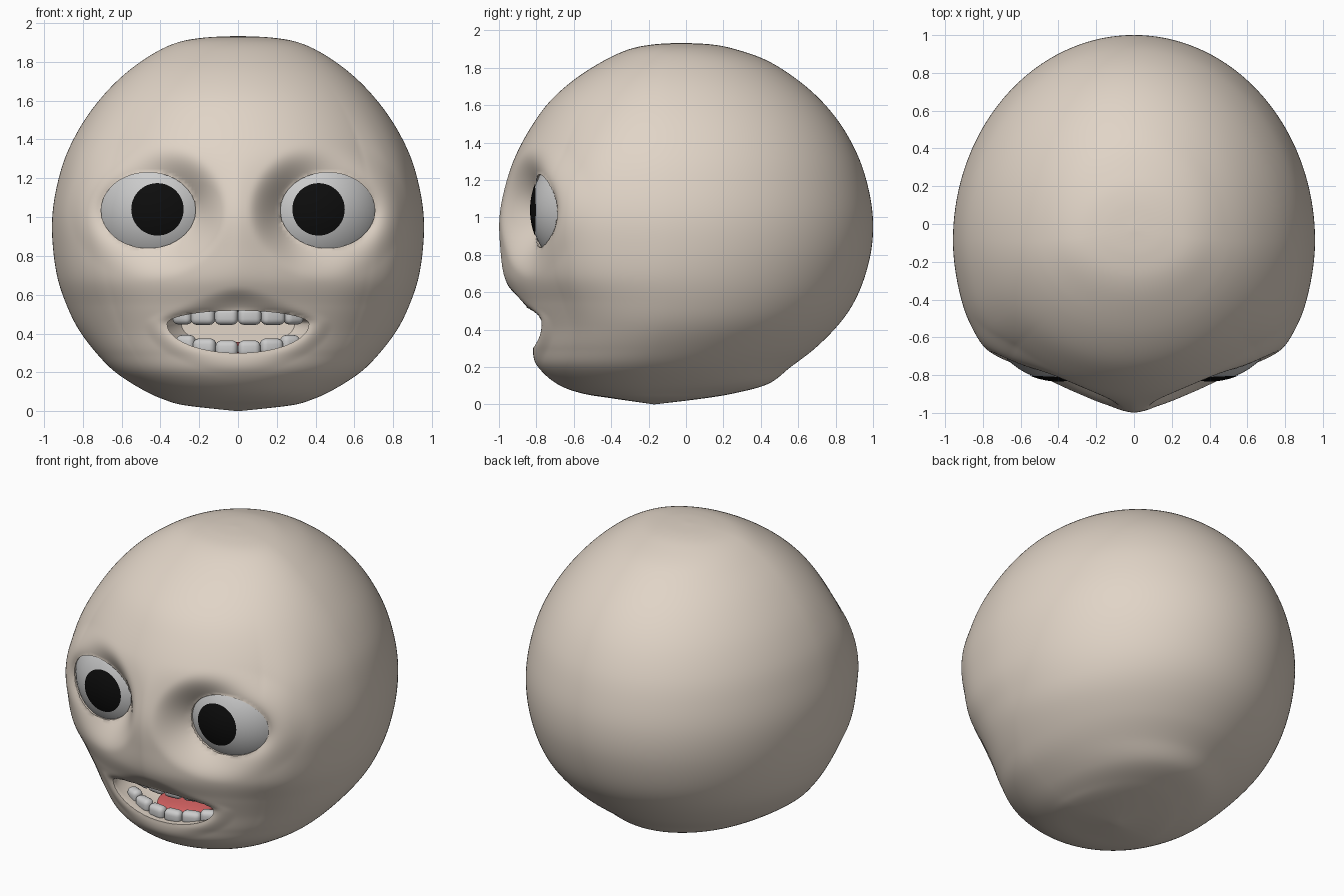
import bpy, bmesh, math

if "Cube" in bpy.data.objects:
    bpy.data.objects.remove(bpy.data.objects["Cube"])

def material(name, rgb):
    m = bpy.data.materials.new(name)
    m.diffuse_color = (*rgb, 1)
    m.use_nodes = True
    m.node_tree.nodes["Principled BSDF"].inputs["Base Color"].default_value = m.diffuse_color
    return m

SKIN = material("skin", (0.75, 0.66, 0.57))
BLACK = material("black", (0.004, 0.004, 0.004))
RED = material("red", (0.65, 0.12, 0.12))

def loft(name, rings, mat=None, start=None, end=None):
    """Closed rings joined by quads; ends are a pole point or a cap."""
    bm = bmesh.new()
    rs = [[bm.verts.new(p) for p in r] for r in rings]
    n = len(rs[0])
    for a, b in zip(rs, rs[1:]):
        for i in range(n):
            j = (i + 1) % n
            bm.faces.new((a[i], a[j], b[j], b[i]))
    for ring, pole in ((rs[0], start), (rs[-1], end)):
        if pole == "open":
            continue
        if pole is None:
            bm.faces.new(ring)
        else:
            v = bm.verts.new(pole)
            for i in range(n):
                bm.faces.new((ring[i], ring[(i + 1) % n], v))
    bmesh.ops.recalc_face_normals(bm, faces=bm.faces)
    me = bpy.data.meshes.new(name)
    bm.to_mesh(me)
    bm.free()
    ob = bpy.data.objects.new(name, me)
    bpy.context.collection.objects.link(ob)
    if mat:
        me.materials.append(mat)
    return ob

def activate(ob):
    bpy.ops.object.select_all(action='DESELECT')
    ob.select_set(True)
    bpy.context.view_layer.objects.active = ob

def smooth(ob, deg=40):
    activate(ob)
    bpy.ops.object.shade_smooth_by_angle(angle=math.radians(deg))

def catmull(p, t):
    """Smooth interpolation through rows p at float index t."""
    i = min(int(t), len(p) - 2)
    f = t - i
    a, b, c, d = (p[max(0, min(len(p) - 1, k))] for k in range(i - 1, i + 3))
    return [0.5 * (2 * q + (r - o) * f + (2 * o - 5 * q + 4 * r - s) * f * f
                   + (3 * q - o - 3 * r + s) * f ** 3) for o, q, r, s in zip(a, b, c, d)]

def ramp(x, a, b):
    t = max(0, min(1, (x - a) / (b - a)))
    return t * t * (3 - 2 * t)

# Head profile: height, half width, front y, back y
PROFILE = [(0, 0, -.17, -.17), (.03, .27, -.38, .08), (.06, .38, -.56, .26), (.11, .49, -.69, .44),
           (.2, .63, -.79, .56), (.3, .73, -.825, .69), (.42, .82, -.85, .81), (.54, .88, -.90, .895),
           (.68, .928, -.97, .955), (.84, .953, -.993, .993), (1.0, .957, -.997, .999),
           (1.16, .933, -.968, .974), (1.32, .885, -.915, .923), (1.48, .803, -.83, .838),
           (1.62, .70, -.728, .727), (1.74, .58, -.593, .59), (1.84, .44, -.435, .43),
           (1.90, .31, -.30, .26), (1.925, .17, -.17, .13), (1.933, 0, -.03, -.03)]
# Wedge-shaped face: depth ratio against an ellipse, every 10 degrees from the front
WEDGE = [(v,) for v in (1, .965, .925, .915, .955, 1.03, 1.11, 1.15, 1.08, 1.0)]

EYE_C, EYE_R = (.40, -.45, 1.04), .38
OPEN_C, OPEN_R = (.462, 1.035), (.243, .195)
MOUTH_Z, MOUTH_W, MOUTH_UP, MOUTH_DOWN = .45, .365, .068, .15

def ball_y(x, z):
    return EYE_C[1] - math.sqrt(max(0.01, EYE_R ** 2 - (x - EYE_C[0]) ** 2 - (z - EYE_C[2]) ** 2))

def ease(dx, dz, d, width):
    """0 at the rim (d = 1), 1 at the given distance outside it."""
    q = max(0, min(1, math.hypot(dx, dz) * (1 - 1 / max(d, 1)) / width))
    return q * (1.6 + q * (-.2 - .4 * q))

def shape_face(x, y, z):
    # draw the skin in to the eyeball at the lids
    dx, dz = abs(x) - OPEN_C[0], z - OPEN_C[1]
    d = math.hypot(dx / OPEN_R[0], dz / OPEN_R[1])
    k = 1 / max(d, 1)
    rim = ball_y(OPEN_C[0] + dx * k, OPEN_C[1] + dz * k) - .008
    y = rim + (y - rim) * ease(dx, dz, d, .17)
    # and to the lip line at the mouth
    dz = z - MOUTH_Z
    d = math.hypot(x / MOUTH_W, dz / (MOUTH_UP if dz > 0 else MOUTH_DOWN))
    k = 1 / max(d, 1)
    lip = -.85 + .5 * (x * k) ** 2 + .15 * (MOUTH_UP - dz * k)
    y = lip + (y - lip) * ease(x, dz, d, .12)
    return x, y, z

# Head
N, SUB = 320, 9
rings = []
for s in range(2, (len(PROFILE) - 1) * SUB - 1):
    z, w, f, b = catmull(PROFILE, s / SUB)
    yc = (f + b) / 2 - .09 * min(1, w / .5)
    dent = ramp(z, .4, .95) * (1 - ramp(z, 1.08, 1.38))
    bulge = ramp(z, .1, 1.0) * (1 - ramp(z, 1.05, 1.75))
    ring = []
    for i in range(N):
        a = 2 * math.pi * i / N
        x, c = w * math.sin(a), math.cos(a)
        if c > 0:
            deg = math.degrees(math.asin(min(1, abs(math.sin(a)))))
            ratio = catmull(WEDGE, deg / 10)[0] - 1
            ratio = 1 + ratio * (dent if ratio < 0 else bulge)
            y = yc + (f - yc) * c * ratio
            ring.append(shape_face(x, y, z) if deg < 80 and .15 < z < 1.5 else (x, y, z))
        else:
            ring.append((x, yc - (b - yc) * c, z))
    rings.append(ring)
head = loft("head", rings, SKIN, (0, -.17, 0), (0, -.03, 1.933))

# Cutters for eye openings and mouth cavity
def eye_ring(side, y):
    return [(side * (OPEN_C[0] + OPEN_R[0] * math.cos(t)), y, OPEN_C[1] + OPEN_R[1] * math.sin(t))
            for t in (2 * math.pi * k / 72 for k in range(72))]

def mouth_ring(y, s):
    pts = []
    for k in range(96):
        t = 2 * math.pi * k / 96
        h = MOUTH_UP if math.sin(t) > 0 else MOUTH_DOWN
        pts.append((s * MOUTH_W * math.cos(t), y, MOUTH_Z + s * h * math.sin(t)))
    return pts

cutters = [loft("eye_cutter", [eye_ring(s, -1.2), eye_ring(s, -.58)]) for s in (-1, 1)]
cutters.append(loft("mouth_cutter", [mouth_ring(y, s) for y, s in
                                     ((-1.2, 1), (-.75, 1), (-.66, 1.1), (-.45, 1.08), (-.3, .8))]))
activate(head)
for c in cutters:
    c.hide_render = True
    m = head.modifiers.new("cut", 'BOOLEAN')
    m.operation, m.object, m.solver = 'DIFFERENCE', c, 'EXACT'
    bpy.ops.object.modifier_apply(modifier=m.name)
for c in cutters:
    bpy.data.objects.remove(c)
smooth(head)

# Eyeballs and pupils
for side, label in ((-1, "left"), (1, "right")):
    bpy.ops.mesh.primitive_uv_sphere_add(segments=64, ring_count=32, radius=EYE_R,
                                         location=(side * EYE_C[0], EYE_C[1], EYE_C[2]))
    eye = bpy.context.object
    eye.name = "eyeball_" + label
    smooth(eye)
    disc = []
    for r in (.03, .06, .09, .115, .135):
        ring = []
        for k in range(48):
            t = 2 * math.pi * k / 48
            x, z = .415 + r * math.cos(t), 1.04 + r * math.sin(t)
            ring.append((side * x, ball_y(x, z) - .004, z))
        disc.append(ring)
    smooth(loft("pupil_" + label, disc, BLACK, (side * .415, ball_y(.415, 1.04) - .004, 1.04), "open"))

# Teeth along a curved gum line: x centre, width, z centre
def tooth(name, x, width, z, height):
    bow = .9
    bpy.ops.mesh.primitive_cube_add(size=1, location=(x, -.75 + bow * x * x, z),
                                    rotation=(0, 0, math.atan(2 * bow * x)))
    ob = bpy.context.object
    ob.name = name
    ob.scale = (width, .07, height)
    bpy.ops.object.transform_apply(location=False, rotation=False, scale=True)
    bev = ob.modifiers.new("round", 'BEVEL')
    bev.width, bev.segments = .03, 4
    bpy.ops.object.modifier_apply(modifier=bev.name)
    smooth(ob, 60)

for s in (-1, 1):
    for x, w, z in ((.06, .12, .49), (.18, .126, .49), (.285, .105, .492)):
        tooth("upper_tooth", s * x, w, z, .09)
    for x, w, z in ((.058, .115, .322), (.172, .12, .332), (.268, .10, .35)):
        tooth("lower_tooth", s * x, w, z, .085)

# Tongue
bpy.ops.mesh.primitive_uv_sphere_add(segments=40, ring_count=20, radius=1, location=(0, -.51, .315))
tongue = bpy.context.object
tongue.name = "tongue"
tongue.scale = (.18, .205, .042)
tongue.data.materials.append(RED)
smooth(tongue)
